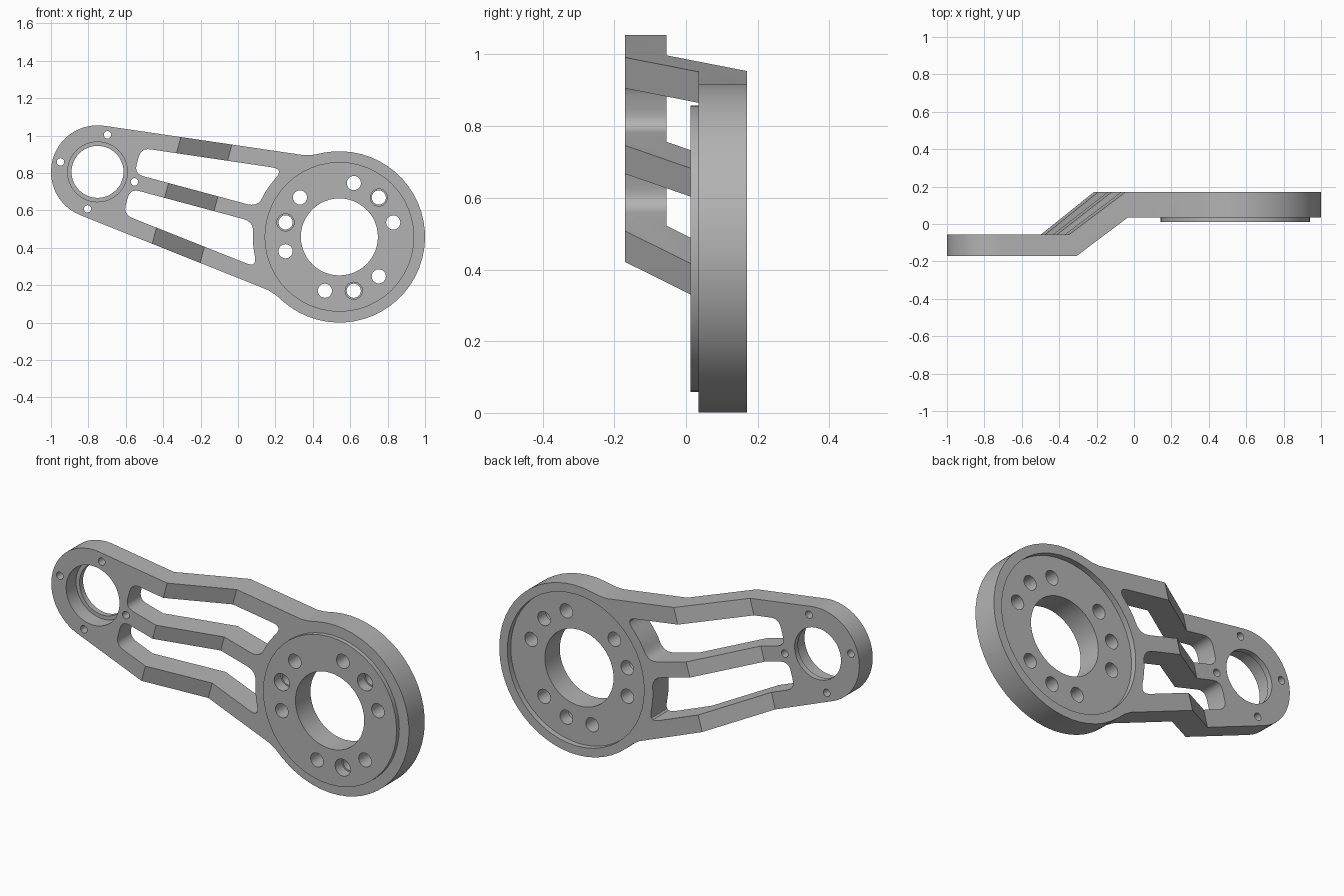
import bpy, bmesh, math
from mathutils import Vector, Matrix

if "Cube" in bpy.data.objects:
    bpy.data.objects.remove(bpy.data.objects["Cube"], do_unlink=True)

# Working frame: u along the arm (hub centre at 0), v across it, y is depth
HUB_R, EYE_R, EYE_U = 0.458, 0.249, -1.339
TAPER = 0.116
SEG = 48

grey = bpy.data.materials.new("machined_grey")
grey.use_nodes = True
grey.diffuse_color = (0.45, 0.45, 0.45, 1)
grey.node_tree.nodes["Principled BSDF"].inputs["Base Color"].default_value = (0.45, 0.45, 0.45, 1)


def prism(name, pts, lo, hi, across=False):
    """Extrude (u, v) points along y, or (u, y) points along v."""
    bm = bmesh.new()
    place = (lambda a, b, d: (a, b, d)) if across else (lambda a, b, d: (a, d, b))
    face = bm.faces.new([bm.verts.new(place(a, b, lo)) for a, b in pts])
    new = bmesh.ops.extrude_face_region(bm, geom=[face])["geom"]
    shift = Vector(place(0, 0, hi - lo))
    bmesh.ops.translate(bm, vec=shift, verts=[g for g in new if isinstance(g, bmesh.types.BMVert)])
    bmesh.ops.recalc_face_normals(bm, faces=bm.faces)
    mesh = bpy.data.meshes.new(name)
    bm.to_mesh(mesh)
    bm.free()
    obj = bpy.data.objects.new(name, mesh)
    bpy.context.collection.objects.link(obj)
    mesh.materials.append(grey)
    return obj


def arc(u, r, start, end, n):
    angles = [math.radians(start + (end - start) * i / n) for i in range(n + 1)]
    return [(u + r * math.cos(a), r * math.sin(a)) for a in angles]


def disc(name, u, v, r, lo, hi, n=SEG):
    return prism(name, [(a, b + v) for a, b in arc(u, r, 0, 360, n)[:-1]], lo, hi)


def combine(target, other, operation):
    mod = target.modifiers.new(operation, 'BOOLEAN')
    mod.operation, mod.object, mod.solver = operation, other, 'EXACT'
    bpy.context.view_layer.objects.active = target
    bpy.ops.object.modifier_apply(modifier=mod.name)
    bpy.data.objects.remove(other, do_unlink=True)


def rounded(corners, n=5):
    """Round each (u, v, radius) corner with a quadratic blend."""
    out = []
    for i, (u, v, r) in enumerate(corners):
        p = Vector((u, v))
        if not r:
            out.append((u, v))
            continue
        a = p + (Vector(corners[i - 1][:2]) - p).normalized() * r
        b = p + (Vector(corners[(i + 1) % len(corners)][:2]) - p).normalized() * r
        for k in range(n + 1):
            t = k / n
            q = a * (1 - t) ** 2 + p * 2 * t * (1 - t) + b * t ** 2
            out.append((q.x, q.y))
    return out


# Arm plate: stepped side profile, trimmed to the outline
profile = [(-1.8, -0.17), (-0.957, -0.17), (-0.683, 0.035), (0.7, 0.035),
           (0.7, 0.17), (-0.697, 0.17), (-0.997, -0.055), (-1.8, -0.055)]
bracket = prism("bracket_arm", profile, -0.7, 0.7, across=True)

tilt = math.degrees(math.atan(TAPER))
neck = [(-0.295, 0.373), (-0.25, 0.387)]
outline = arc(0, HUB_R, -116, 116, 36)
outline += neck[::-1] + arc(EYE_U, EYE_R, 90 + tilt, 270 - tilt, 24)
outline += [(u, -v) for u, v in neck]
combine(bracket, prism("outline", outline, -0.5, 0.5), 'INTERSECT')

# Raised boss on the front of the hub and matching recess behind it
combine(bracket, disc("boss", 0, 0, 0.40, 0.012, 0.1), 'UNION')
combine(bracket, disc("recess", 0, 0, 0.41, 0.14, 0.3), 'DIFFERENCE')

# Two mirrored windows leaving three bars
edge = lambda u: 0.207 + (u + 0.949) * TAPER
hub_side = arc(0, 0.463, 145, 175, 6)
window = [(-1.147, 0.041, 0.05), (-1.147, edge(-1.147), 0.05)]
window += [(u, v, 0.065 if i in (0, 6) else 0) for i, (u, v) in
           enumerate([hub_side[0]] + hub_side[2:5] + [hub_side[6]])]
window[2] = (-0.383, edge(-0.383), 0.06)
window[-1] = (-0.461, 0.041, 0.06)
for side in (1, -1):
    pts = [(u, side * v) for u, v in rounded(window)]
    combine(bracket, prism("window", pts, -0.5, 0.5), 'DIFFERENCE')

# Main bores, the small one with a front counterbore
for u, r, lo in ((0, 0.206, -0.5), (EYE_U, 0.139, -0.5)):
    combine(bracket, disc("bore", u, 0, r, lo, 0.5), 'DIFFERENCE')
combine(bracket, disc("counterbore", EYE_U, 0, 0.16, -0.5, -0.085), 'DIFFERENCE')

# Hub bolt holes in three groups, the middle of each group counterbored
for group in (60, 180, 300):
    for step in (-30, 0, 30):
        a = math.radians(group + step)
        u, v = 0.298 * math.cos(a), 0.298 * math.sin(a)
        combine(bracket, disc("bolt_hole", u, v, 0.038, -0.5, 0.5, 20), 'DIFFERENCE')
        if step == 0:
            combine(bracket, disc("bolt_seat", u, v, 0.046, -0.5, 0.07, 20), 'DIFFERENCE')

# Screw holes around the small end
for k in range(4):
    a = math.radians(90 * k)
    hole = disc("screw_hole", EYE_U + 0.205 * math.cos(a), 0.205 * math.sin(a), 0.02, -0.5, 0.5, 16)
    combine(bracket, hole, 'DIFFERENCE')

# Tilt the finished part into place
bracket.data.transform(Matrix.Translation((0.542, 0, HUB_R)) @ Matrix.Rotation(math.radians(15.05), 4, 'Y'))
bpy.ops.object.select_all(action='DESELECT')
bracket.select_set(True)
bpy.context.view_layer.objects.active = bracket
bpy.ops.object.shade_smooth_by_angle(angle=math.radians(30))
